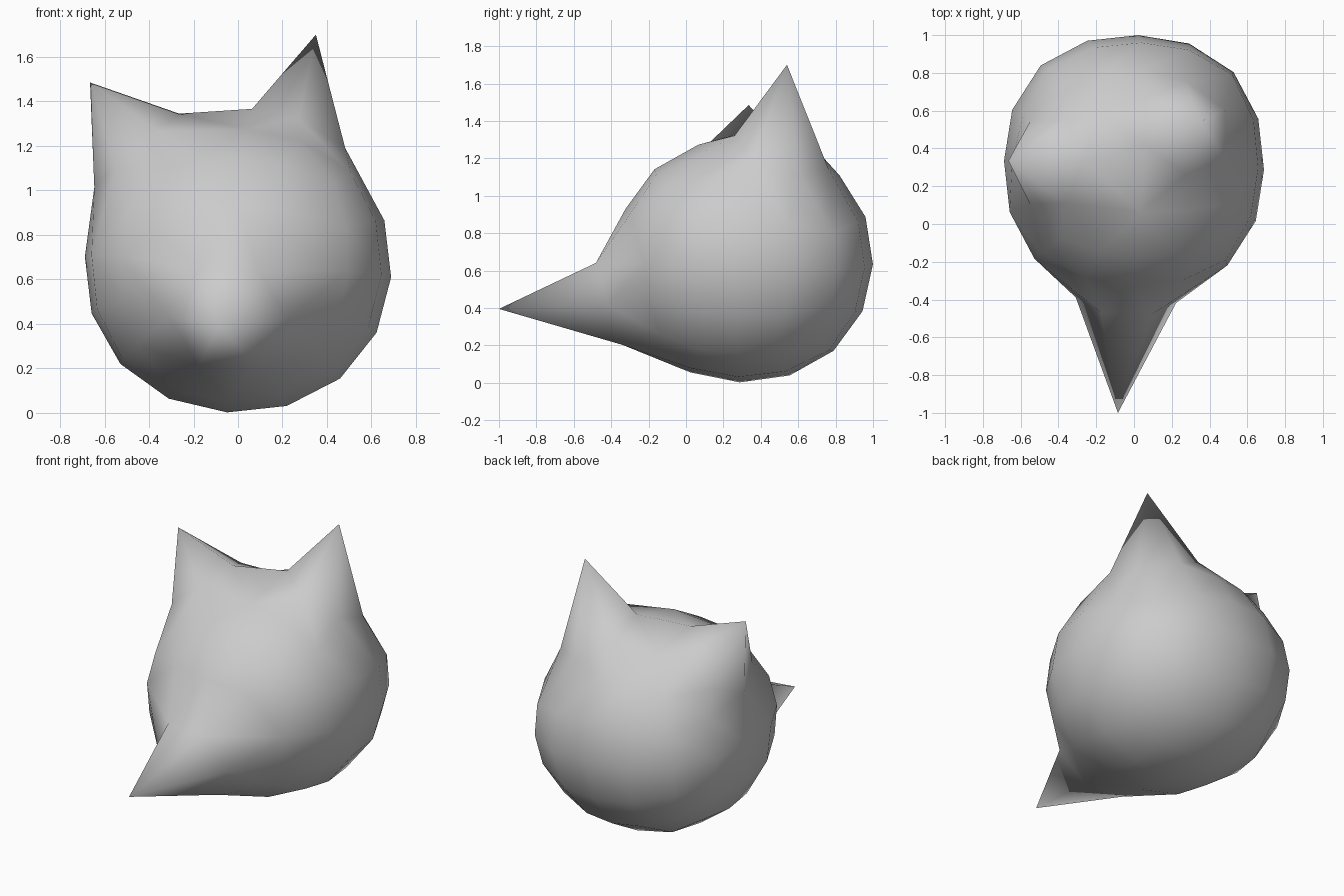
import bpy, bmesh, math
from mathutils import Vector, Matrix, Euler

if "Cube" in bpy.data.objects:
    bpy.data.objects.remove(bpy.data.objects["Cube"])

R = 0.69
CENTRE = Vector((0, 0.31, 0.656))
# tip position, direction of the base ring, ring angle, ring swell, ring phase
SPIKES = [
    (Vector((-0.085, -1.0, 0.395)), Vector((-0.06, -1, -0.325)), 19.5, 1.155, 0),  # snout
    (Vector((-0.665, 0.335, 1.485)), Vector((-0.87, 0.03, 1)), 20, 1.07, 0),       # left ear
    (Vector((0.35, 0.54, 1.70)), Vector((0.47, 0.344, 1)), 21.5, 1.045, 30),       # right ear
]

# Even sphere points from a gridded cube, slightly tilted
tilt = Euler((math.radians(-2), math.radians(4), math.radians(-2))).to_matrix()
grid = [math.tan(math.pi / 4 * k / 2) for k in range(-2, 3)]
base = [tilt @ Vector((x, y, z)).normalized()
        for x in grid for y in grid for z in grid
        if max(abs(x), abs(y), abs(z)) > 0.99]


def body_point(d):
    # Slightly squat ball, a little fuller on the horizontal diagonals
    r = R * (1 + 0.14 * d.x ** 2 * d.y ** 2 + 0.03 * (1 - d.x ** 4 - d.y ** 4 - d.z ** 4))
    return CENTRE + Vector((d.x * r, d.y * r, d.z * r * 0.95))


points = []   # (hull direction, final position)
axes = []
for tip, toward, angle, swell, phase in SPIKES:
    axis = toward.normalized()
    axes.append(axis)
    points.append((axis, tip))
    side = axis.cross(Vector((1, 0, 0))).normalized()
    start = Matrix.Rotation(math.radians(angle), 3, side) @ axis
    for i in range(6):
        d = Matrix.Rotation(math.radians(phase + 60 * i), 3, axis) @ start
        points.append((d, CENTRE + d * R * swell))
for d in base:
    if all(d.angle(a) > math.radians(31) for a in axes):
        points.append((d, body_point(d)))

# Skin the directions as a sphere, then pull out the spikes
bm = bmesh.new()
place = {}
for d, p in points:
    place[bm.verts.new(d)] = p
bmesh.ops.convex_hull(bm, input=bm.verts[:])
for v in bm.verts:
    v.co = place[v]
bmesh.ops.recalc_face_normals(bm, faces=bm.faces[:])
for f in bm.faces:
    f.smooth = True

# Eared head with pointed snout
mesh = bpy.data.meshes.new("head")
bm.to_mesh(mesh)
bm.free()
head = bpy.data.objects.new("head", mesh)
bpy.context.collection.objects.link(head)
